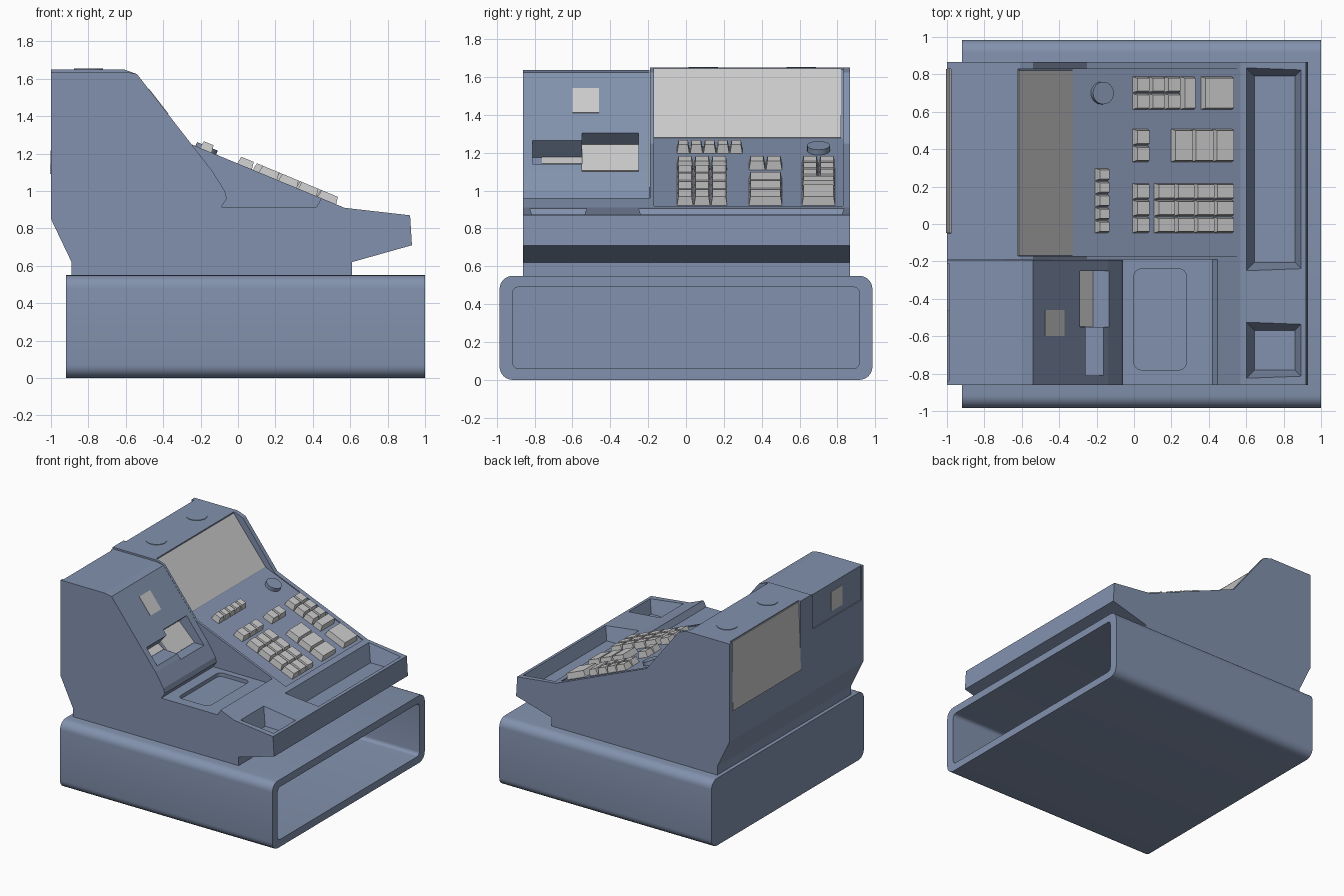
import bpy, bmesh, math
from mathutils import Matrix, Vector

if "Cube" in bpy.data.objects:
    bpy.data.objects.remove(bpy.data.objects["Cube"])

BLUE = bpy.data.materials.new("blue_grey")
BLUE.diffuse_color = (0.225, 0.286, 0.42, 1)
BLUE.use_nodes = True
BLUE.node_tree.nodes["Principled BSDF"].inputs["Base Color"].default_value = BLUE.diffuse_color


def finish(name, bm, mat=None):
    bmesh.ops.recalc_face_normals(bm, faces=bm.faces)
    me = bpy.data.meshes.new(name)
    bm.to_mesh(me)
    bm.free()
    ob = bpy.data.objects.new(name, me)
    bpy.context.collection.objects.link(ob)
    if mat:
        me.materials.append(mat)
    return ob


def loft(bm, low, high):
    a = [bm.verts.new(p) for p in low]
    b = [bm.verts.new(p) for p in high]
    bm.faces.new(a)
    bm.faces.new(b)
    for i in range(len(a)):
        j = (i + 1) % len(a)
        bm.faces.new((a[i], a[j], b[j], b[i]))


def prism(name, pts, lo, hi, axis="y", mat=BLUE):
    """Extrude a 2D profile along one axis."""
    place = {"x": lambda p, t: (t, p[0], p[1]),
             "y": lambda p, t: (p[0], t, p[1]),
             "z": lambda p, t: (p[0], p[1], t)}[axis]
    bm = bmesh.new()
    loft(bm, [place(p, lo) for p in pts], [place(p, hi) for p in pts])
    return finish(name, bm, mat)


def rect(x0, x1, y0, y1):
    return [(x0, y0), (x1, y0), (x1, y1), (x0, y1)]


def round_rect(x0, x1, y0, y1, r, n=6):
    pts = []
    for k, (cx, cy) in enumerate(rect(x0 + r, x1 - r, y0 + r, y1 - r)):
        for i in range(n + 1):
            a = math.pi * (1 + k / 2 + i / n / 2)
            pts.append((cx + r * math.cos(a), cy + r * math.sin(a)))
    return pts


def frustum(bm, low, z0, high, z1):
    loft(bm, [(x, y, z0) for x, y in rect(*low)], [(x, y, z1) for x, y in rect(*high)])


def cut(ob, cutter):
    m = ob.modifiers.new("cut", "BOOLEAN")
    m.object, m.solver = cutter, "EXACT"
    bpy.context.view_layer.objects.active = ob
    bpy.ops.object.modifier_apply(modifier=m.name)
    bpy.data.objects.remove(cutter)


def smooth(ob):
    bpy.ops.object.select_all(action="DESELECT")
    ob.select_set(True)
    bpy.context.view_layer.objects.active = ob
    bpy.ops.object.shade_smooth_by_angle(angle=math.radians(30))


# Cash drawer case: rounded sleeve open at the +x end
case = prism("drawer_case", round_rect(-0.985, 0.985, 0, 0.55, 0.07), -0.92, 1.0, "x")
cut(case, prism("cutter", round_rect(-0.915, 0.915, 0.06, 0.49, 0.03), -0.87, 1.1, "x"))
smooth(case)

# Main housing
body = prism("housing", [(-1, 1.65), (-0.61, 1.65), (-0.54, 1.625), (-0.25, 1.25), (0.57, 0.91),
                         (0.92, 0.87), (0.93, 0.71), (0.61, 0.62), (0.61, 0.548),
                         (-0.89, 0.548), (-0.89, 0.62), (-1, 0.85)], -0.862, 0.867)
# screen and keyboard recess
cut(body, prism("cutter", [(-0.62, 1.7), (-0.62, 1.64), (-0.33, 1.275), (0.55, 0.91), (0.6, 1.7)],
                -0.17, 0.83))
# space for the printer and the deck in front of it
cut(body, prism("cutter", [(-1.2, 1.02), (-0.69, 1.02), (-0.45, 0.915), (0.42, 0.915),
                           (0.45, 0.97), (0.45, 1.8), (-1.2, 1.8)], -1.0, -0.19))
cut(body, prism("cutter", round_rect(0, 0.28, -0.78, -0.24, 0.04), 0.885, 1.0, "z"))
# rear display recess
cut(body, prism("cutter", [(-1.05, 1.7), (-0.976, 1.7), (-1.0, 1.09), (-1.05, 1.09)], -0.05, 0.83))
# coin trays with sloping walls
for y0, y1 in ((-0.25, 0.835), (-0.825, -0.525)):
    bm = bmesh.new()
    s = 0.14 / 0.12 * 0.045
    frustum(bm, (0.645, 0.86, y0 + 0.045, y1 - 0.045), 0.77,
            (0.645 - s, 0.86 + s, y0 + 0.045 - s, y1 - 0.045 + s), 0.93)
    cut(body, finish("cutter", bm))

# Receipt printer block with two slots
printer = prism("printer", [(-1, 1.02), (-0.69, 1.02), (-0.45, 0.915), (-0.09, 0.915), (-0.06, 0.96),
                            (-0.07, 1.0), (-0.14, 1.11), (-0.54, 1.625), (-0.6, 1.637), (-1, 1.637)],
                -0.862, -0.192)
cut(printer, prism("cutter", [(-0.29, 1.303), (-0.36, 1.24), (-0.22, 1.10), (-0.05, 1.10),
                              (-0.05, 1.6), (-0.2, 1.384)], -0.55, -0.25))
cut(printer, prism("cutter", [(-0.26, 1.264), (-0.34, 1.175), (-0.29, 1.14), (-0.05, 1.14),
                              (-0.05, 1.5), (-0.2, 1.331)], -0.81, -0.545))
# rear cover is set in slightly above a seam
cut(printer, prism("cutter", rect(-1.1, -0.99, 1.36, 1.7), -0.84, -0.21))


def pane(name, p, q, y0, y1, t=0.006):
    """Thin light panel along the line p-q, lifted to its left side."""
    d = (Vector(q) - Vector(p)).normalized()
    n = Vector((-d.y, d.x)) * t
    p, q = Vector(p), Vector(q)
    return prism(name, [p - n, q - n, q + n, p + n], y0, y1, "y", None)


# Light panels: screens, windows and paper
pane("screen", (-0.62, 1.64), (-0.332, 1.278), -0.169, 0.82)
pane("rear_display", (-0.979, 1.64), (-1.0, 1.09), -0.049, 0.829)
pane("printer_window", (-0.475, 1.541), (-0.374, 1.411), -0.60, -0.46, 0.003)
pane("printer_rear_window", (-0.99, 1.57), (-0.99, 1.41), -0.60, -0.46, 0.004)
pane("receipt_paper", (-0.36, 1.24), (-0.222, 1.102), -0.549, -0.251, 0.004)
pane("journal_paper", (-0.34, 1.175), (-0.29, 1.14), -0.76, -0.551, 0.004)

# Lids on the housing top
for i, y in enumerate((0.09, 0.61)):
    lid = prism(f"top_lid_{i + 1}", [(-0.8 + 0.078 * math.cos(a * math.pi / 16),
                                      y + 0.078 * math.sin(a * math.pi / 16)) for a in range(32)],
                1.64, 1.654, "z")
    smooth(lid)

# Sloping keyboard frame: local x runs down the slope, z is off the panel
tilt = math.atan(0.415)
slope = Matrix.Translation((-0.25, 0, 1.242)) @ Matrix.Rotation(tilt, 4, "Y")


def along(x):
    return (x + 0.25) / math.cos(tilt)


# Keys: (x range, columns, y range, rows)
blocks = [(-0.21, -0.14, 1, -0.05, 0.30, 5), (-0.01, 0.075, 1, -0.05, 0.22, 3),
          (-0.01, 0.075, 1, 0.33, 0.51, 2), (-0.01, 0.24, 3, 0.61, 0.79, 2),
          (0.105, 0.525, 4, -0.05, 0.22, 3), (0.195, 0.525, 3, 0.33, 0.51, 1),
          (0.245, 0.32, 1, 0.61, 0.79, 1), (0.355, 0.525, 1, 0.61, 0.79, 1)]
bm = bmesh.new()
for x0, x1, nx, y0, y1, ny in blocks:
    w, h = (x1 - x0) / nx, (y1 - y0) / ny
    for i in range(nx):
        for j in range(ny):
            a, b = along(x0 + i * w) + 0.002, along(x0 + (i + 1) * w) - 0.002
            c, d = y0 + j * h + 0.002, y0 + (j + 1) * h - 0.002
            frustum(bm, (a, b, c, d), -0.002, (a + 0.008, b - 0.008, c + 0.008, d - 0.008), 0.048)
finish("keys", bm).matrix_world = slope

# Key lock
lock = prism("key_lock", [(along(-0.175) + 0.06 * math.cos(a * math.pi / 12),
                           0.70 + 0.06 * math.sin(a * math.pi / 12)) for a in range(24)],
             -0.002, 0.03, "z")
lock.matrix_world = slope
smooth(lock)
